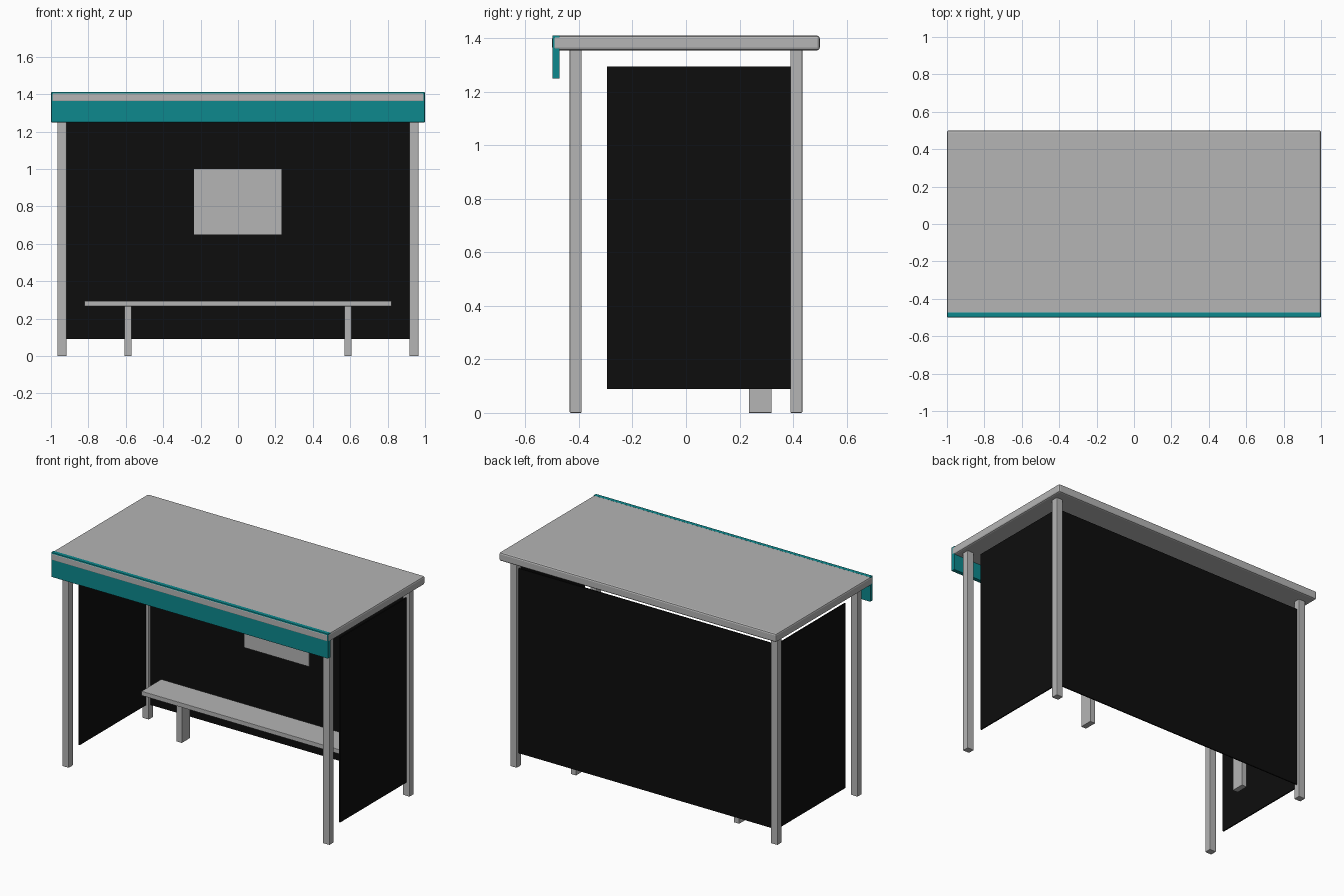
import bpy

default = bpy.data.objects.get("Cube")
if default:
    bpy.data.objects.remove(default, do_unlink=True)


def make_material(name, colour):
    mat = bpy.data.materials.new(name)
    mat.use_nodes = True
    mat.diffuse_color = (*colour, 1)
    shader = next(n for n in mat.node_tree.nodes if n.type == 'BSDF_PRINCIPLED')
    shader.inputs["Base Color"].default_value = (*colour, 1)
    return mat


grey = make_material("light grey metal", (0.46, 0.46, 0.46))
teal = make_material("teal trim", (0.004, 0.25, 0.27))
black = make_material("black panel", (0.004, 0.004, 0.004))


def box(name, x, y, z, mat, bevel=0):
    """Box spanning the given (low, high) ranges, with an optional rounded edge."""
    spans = (x, y, z)
    bpy.ops.mesh.primitive_cube_add(size=1, location=[(a + b) / 2 for a, b in spans])
    obj = bpy.context.object
    obj.name = name
    obj.scale = [b - a for a, b in spans]
    bpy.ops.object.transform_apply(location=False, rotation=False, scale=True)
    obj.data.materials.append(mat)
    if bevel:
        mod = obj.modifiers.new("edge", 'BEVEL')
        mod.width = bevel
        mod.segments = 2
    return obj


# Roof slab, with a front fascia that its front edge shows through
box("roof", (-1, 1), (-0.5, 0.5), (1.355, 1.41), grey, 0.01)
box("fascia", (-0.999, 0.999), (-0.499, -0.473), (1.25, 1.411), teal, 0.002)

# Back wall and notice board
box("back_panel", (-0.92, 0.92), (0.408, 0.416), (0.09, 1.295), black)
box("notice_board", (-0.235, 0.232), (0.4, 0.408), (0.65, 1.0), grey)

# Posts, side walls and bench legs on both sides
for side, s in (("left", 1), ("right", -1)):
    def span(a, b):
        return tuple(sorted((s * a, s * b)))

    for end, e in (("front", -1), ("back", 1)):
        y = tuple(sorted((e * 0.39, e * 0.435)))
        box(f"{end}_{side}_post", span(0.917, 0.965), y, (0, 1.36), grey, 0.004)
    box(f"{side}_panel", span(0.937, 0.945), (-0.295, 0.4), (0.09, 1.295), black)
    box(f"{side}_bench_leg", span(0.57, 0.608), (0.235, 0.32), (0, 0.27), grey, 0.002)

# Bench seat
box("bench_seat", (-0.82, 0.82), (0.175, 0.38), (0.266, 0.295), grey, 0.002)
